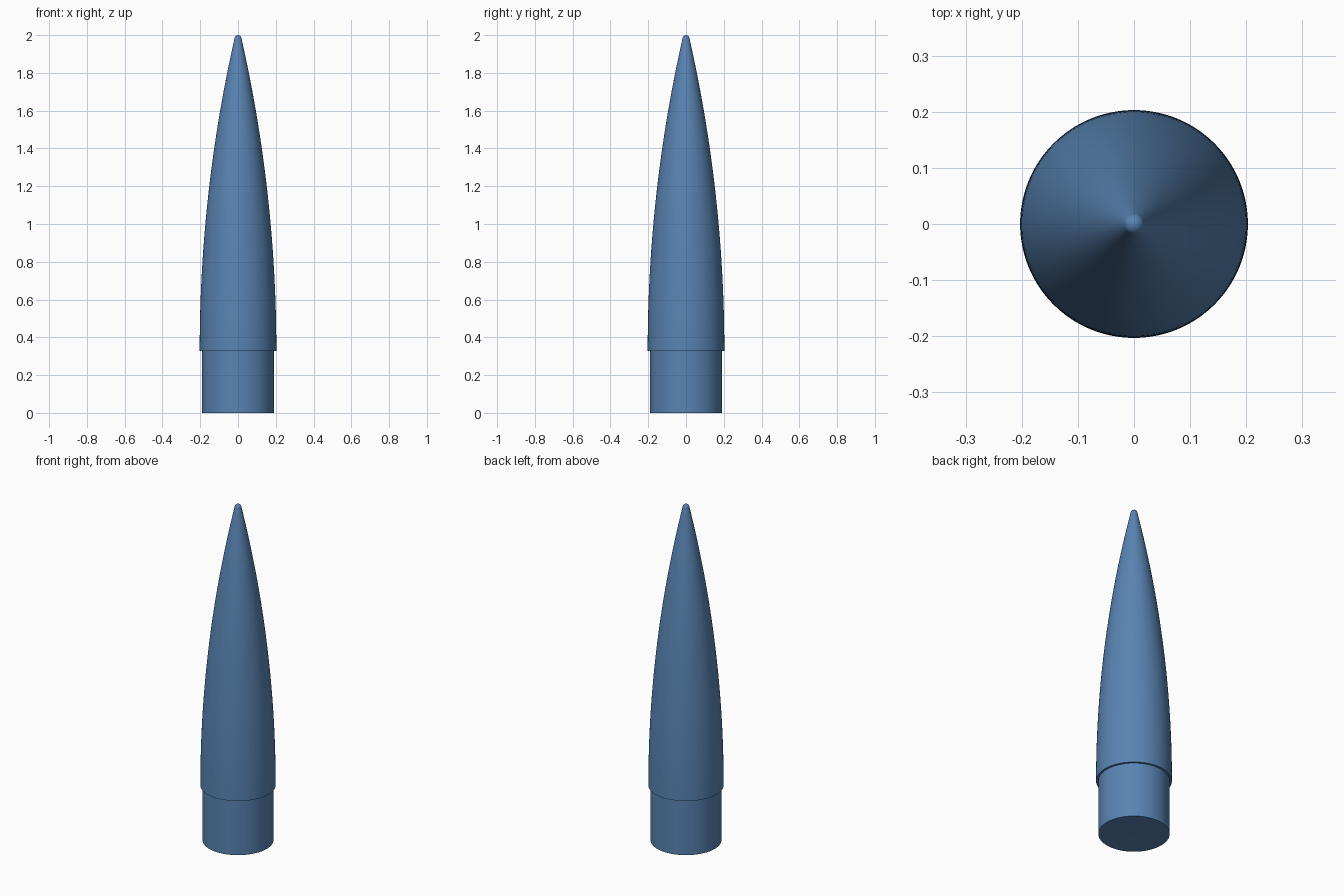
import bpy, bmesh, math

cube = bpy.data.objects.get("Cube")
if cube:
    bpy.data.objects.remove(cube, do_unlink=True)

SIDES = 128
HEIGHT = 2.0
STEP_Z = 0.327        # top of the shoulder
SHOULDER_R = 0.191
BODY_R = 0.203
TIP_R = 0.018
HOLE_R = 0.006

blue = bpy.data.materials.new("steel blue")
blue.use_nodes = True
color = (0.10, 0.23, 0.45, 1)
blue.diffuse_color = color
blue.node_tree.nodes["Principled BSDF"].inputs["Base Color"].default_value = color


def lathe(name, profile):
    """Spin a profile of (radius, height) points into a closed solid."""
    bm = bmesh.new()
    verts = [bm.verts.new((r, 0, z)) for r, z in profile]
    edges = [bm.edges.new(pair) for pair in zip(verts, verts[1:])]
    bmesh.ops.spin(bm, geom=verts + edges, axis=(0, 0, 1), cent=(0, 0, 0),
                   angle=math.tau, steps=SIDES, use_duplicate=False)
    bmesh.ops.remove_doubles(bm, verts=bm.verts, dist=0.00005)
    bmesh.ops.recalc_face_normals(bm, faces=bm.faces)
    mesh = bpy.data.meshes.new(name)
    bm.to_mesh(mesh)
    bm.free()
    mesh.materials.append(blue)
    obj = bpy.data.objects.new(name, mesh)
    bpy.context.collection.objects.link(obj)
    bpy.ops.object.select_all(action="DESELECT")
    obj.select_set(True)
    bpy.context.view_layer.objects.active = obj
    bpy.ops.object.shade_smooth_by_angle(angle=math.radians(30))
    return obj


# Curved body: circular arc tangent to the base wall and to the round tip
rise = HEIGHT - TIP_R - STEP_Z
arc_r = (rise**2 + BODY_R**2 - TIP_R**2) / (2 * (BODY_R - TIP_R))
lean = math.asin(rise / (arc_r - TIP_R))
body = []
for i in range(49):
    a = lean * i / 48
    body.append((arc_r * math.cos(a) - (arc_r - BODY_R),
                 STEP_Z + arc_r * math.sin(a)))

# Rounded tip
for i in range(1, 13):
    a = lean + (math.pi / 2 - lean) * i / 12
    body.append((TIP_R * math.cos(a), HEIGHT - TIP_R + TIP_R * math.sin(a)))

# Shoulder with a small centre hole, stepping out to the body
shoulder = [(0, STEP_Z), (HOLE_R, STEP_Z), (HOLE_R, 0), (SHOULDER_R, 0),
            (SHOULDER_R, STEP_Z)]
lathe("nose_cone", shoulder + body)
